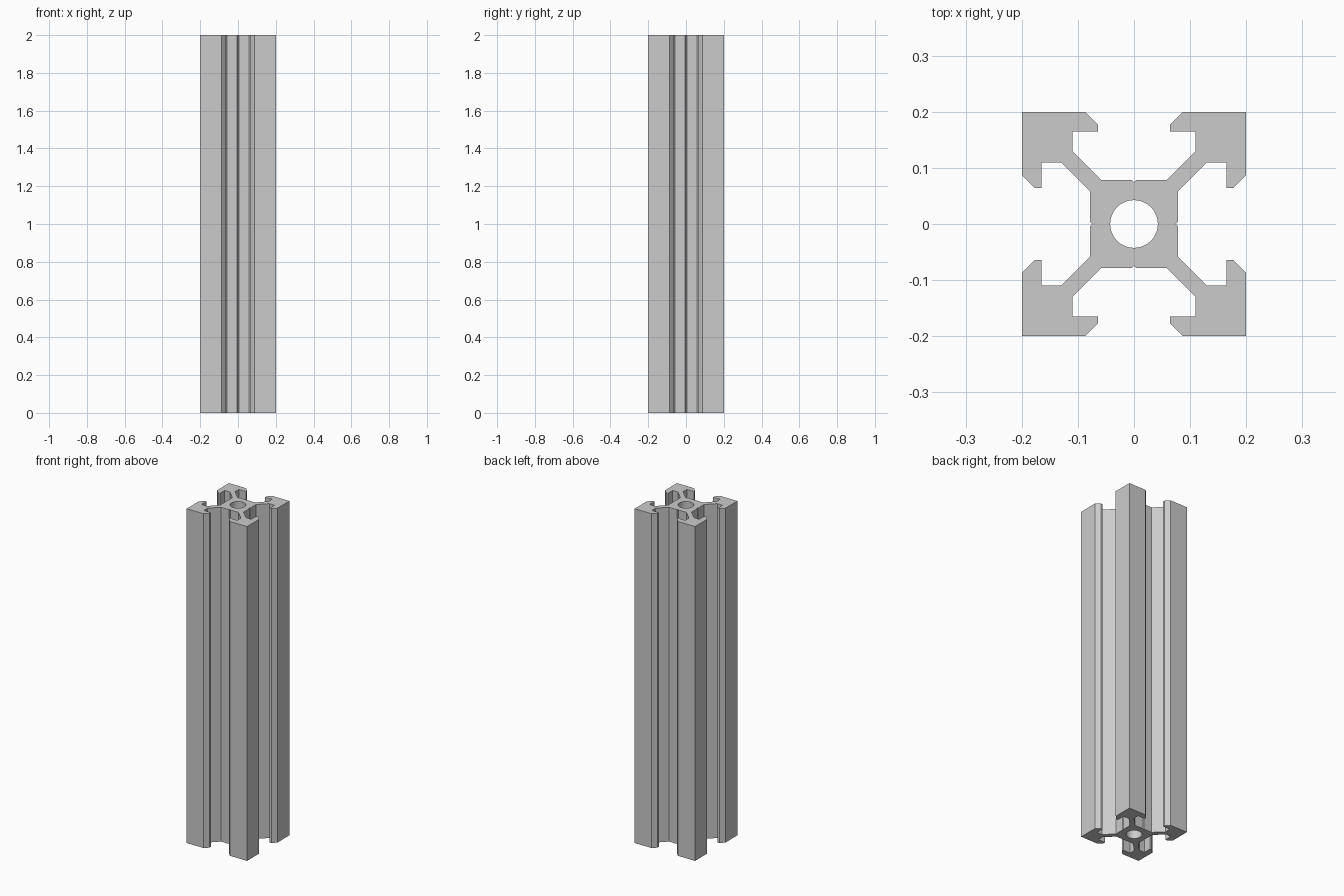
import bpy, bmesh, math
from mathutils import Matrix

if "Cube" in bpy.data.objects:
    bpy.data.objects.remove(bpy.data.objects["Cube"], do_unlink=True)

LENGTH = 2.0
BORE_RADIUS = 0.0425
BORE_SIDES = 48

# Plain aluminium
aluminium = bpy.data.materials.new("aluminium_grey")
colour = (0.6, 0.6, 0.6, 1.0)
aluminium.use_nodes = True
aluminium.diffuse_color = colour
aluminium.node_tree.nodes["Principled BSDF"].inputs["Base Color"].default_value = colour

# Half of one corner arm: core groove, web, slot pocket, lip, outer corner
half_arm = [(0.074, 0), (0.078, 0.004), (0.078, 0.058), (0.13, 0.11),
            (0.165, 0.11), (0.165, 0.064), (0.177, 0.064), (0.2, 0.087), (0.2, 0.2)]

# Mirror over the diagonal, then repeat by quarter turns
arm = half_arm + [(y, x) for x, y in reversed(half_arm[1:-1])]
outline = []
for quarter in range(4):
    turn = Matrix.Rotation(quarter * math.pi / 2, 2)
    for x, y in arm:
        outline.append((turn[0][0] * x + turn[0][1] * y,
                        turn[1][0] * x + turn[1][1] * y))

# Round centre bore
step = 2 * math.pi / BORE_SIDES
bore = [(BORE_RADIUS * math.cos(i * step), BORE_RADIUS * math.sin(i * step))
        for i in range(BORE_SIDES)]


def add_loop(bm, points):
    verts = [bm.verts.new((x, y, 0)) for x, y in points]
    return [bm.edges.new((a, b)) for a, b in zip(verts, verts[1:] + verts[:1])]


# Fill the cross-section and extrude it to full length
bm = bmesh.new()
edges = add_loop(bm, outline) + add_loop(bm, bore)
bmesh.ops.triangle_fill(bm, edges=edges, use_beauty=True, normal=(0, 0, 1))
result = bmesh.ops.extrude_face_region(bm, geom=bm.faces[:], use_keep_orig=True)
top = [g for g in result["geom"] if isinstance(g, bmesh.types.BMVert)]
bmesh.ops.translate(bm, verts=top, vec=(0, 0, LENGTH))
bmesh.ops.recalc_face_normals(bm, faces=bm.faces[:])

mesh = bpy.data.meshes.new("slotted_rail")
bm.to_mesh(mesh)
bm.free()
mesh.materials.append(aluminium)
rail = bpy.data.objects.new("slotted_rail", mesh)
bpy.context.collection.objects.link(rail)

# Smooth bore, crisp profile edges
bpy.ops.object.select_all(action="DESELECT")
rail.select_set(True)
bpy.context.view_layer.objects.active = rail
bpy.ops.object.shade_smooth_by_angle(angle=math.radians(30))
